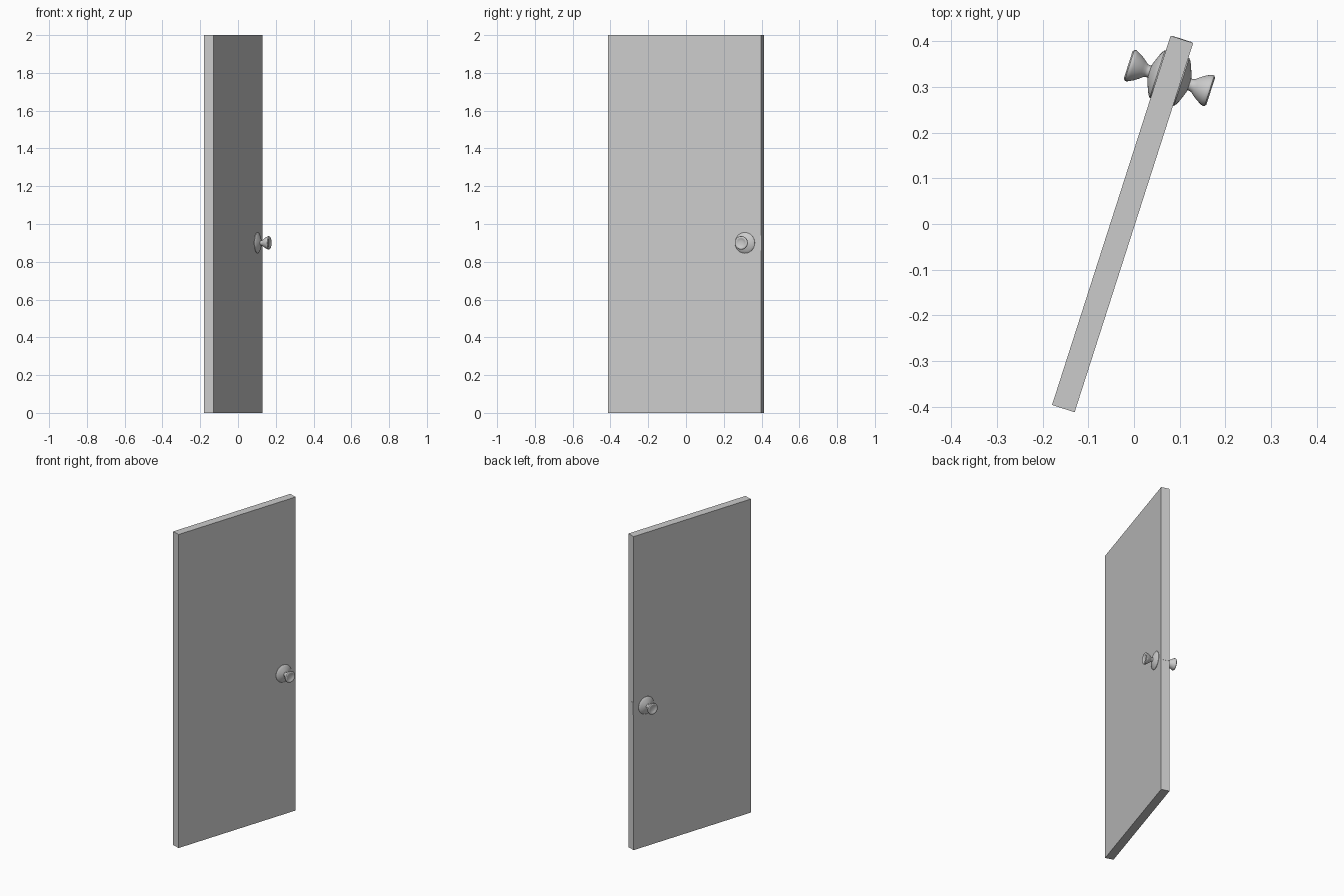
import bpy, math
from mathutils import Matrix, Vector

if "Cube" in bpy.data.objects:
    bpy.data.objects.remove(bpy.data.objects["Cube"])

# door frame: local x = face normal, local y = along the width
FRAME = Matrix.Translation((-0.025, 0, 0)) @ Matrix.Rotation(math.radians(-17.8), 4, 'Z')
WIDTH, THICK, HEIGHT = 0.85, 0.052, 2.0
KNOB_Y, KNOB_Z = 0.336, 0.9


def box(name, center, size):
    bpy.ops.mesh.primitive_cube_add(size=1)
    ob = bpy.context.object
    ob.name = name
    ob.data.transform(Matrix.Translation(center) @ Matrix.Diagonal((*size, 1)))
    ob.matrix_world = FRAME
    return ob


def lathe(name, profile, side, n=32):
    """Spin (distance from door centre, radius) points around the face normal."""
    verts, faces = [], []
    for d, r in profile:
        for i in range(n):
            a = 2 * math.pi * i / n
            verts.append((d, r * math.cos(a), r * math.sin(a)))
    for j in range(len(profile) - 1):
        for i in range(n):
            k = (i + 1) % n
            faces.append((j * n + i, j * n + k, (j + 1) * n + k, (j + 1) * n + i))
    last = (len(profile) - 1) * n
    faces.append(tuple(reversed(range(n))))
    faces.append(tuple(range(last, last + n)))
    me = bpy.data.meshes.new(name)
    me.from_pydata(verts, [], faces)
    ob = bpy.data.objects.new(name, me)
    bpy.context.collection.objects.link(ob)
    turn = Matrix.Rotation(0 if side > 0 else math.pi, 4, 'Z')
    ob.matrix_world = FRAME @ Matrix.Translation((0, KNOB_Y, KNOB_Z)) @ turn
    bpy.ops.object.select_all(action='DESELECT')
    ob.select_set(True)
    bpy.context.view_layer.objects.active = ob
    bpy.ops.object.mode_set(mode='EDIT')
    bpy.ops.mesh.select_all(action='SELECT')
    bpy.ops.mesh.normals_make_consistent(inside=False)
    bpy.ops.object.mode_set(mode='OBJECT')
    bpy.ops.object.shade_smooth_by_angle(angle=math.radians(40))
    return ob


# door panel and the thin latch plate on its free edge
box("door_panel", (0, 0, HEIGHT / 2), (THICK, WIDTH, HEIGHT))
box("latch_plate", (0, WIDTH / 2 - 0.004, KNOB_Z), (0.044, 0.01, 0.08))

# domed rosette and flared knob with a dished face, on both sides
rosette = [(0.022, 0.055), (0.028, 0.055), (0.032, 0.050), (0.036, 0.042),
           (0.041, 0.029), (0.045, 0.018), (0.046, 0.012)]
knob = [(0.040, 0.014), (0.050, 0.0135), (0.055, 0.015), (0.062, 0.021),
        (0.072, 0.028), (0.083, 0.034), (0.088, 0.0358), (0.092, 0.0350),
        (0.095, 0.031), (0.095, 0.026), (0.092, 0.021), (0.090, 0.012), (0.0895, 0.003)]
for side, label in ((1, "right"), (-1, "left")):
    lathe("rosette_" + label, rosette, side)
    lathe("knob_" + label, knob, side)
